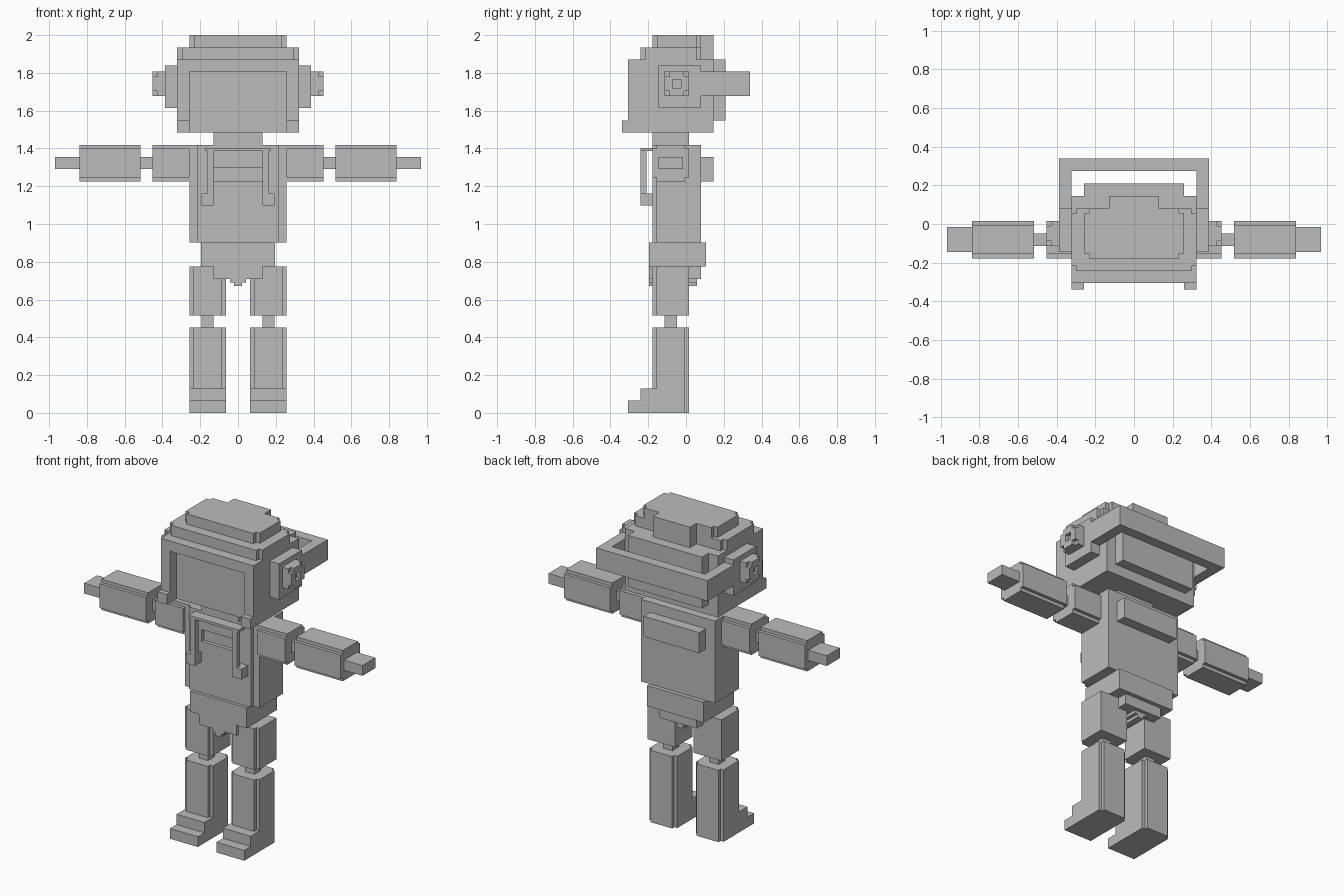
import bpy, bmesh

if "Cube" in bpy.data.objects:
    bpy.data.objects.remove(bpy.data.objects["Cube"])

U = 1 / 31          # one block of the figure
N = 0.65            # small corner step, in blocks

grey = bpy.data.materials.new("plain_grey")
grey.diffuse_color = (0.5, 0.5, 0.5, 1)
grey.use_nodes = True
grey.node_tree.nodes["Principled BSDF"].inputs["Base Color"].default_value = grey.diffuse_color


def prism(name, axis, profile, lo, hi):
    """Extrude a closed 2D profile (in blocks) along an axis (0 x, 1 y, 2 z)."""
    bm = bmesh.new()
    rings = []
    for d in (lo, hi):
        ring = []
        for p in profile:
            c = list(p)
            c.insert(axis, d)
            ring.append(bm.verts.new([v * U for v in c]))
        rings.append(ring)
    a, b = rings
    bm.faces.new(a)
    bm.faces.new(b)
    for i in range(len(a)):
        j = (i + 1) % len(a)
        bm.faces.new((a[i], a[j], b[j], b[i]))
    bmesh.ops.recalc_face_normals(bm, faces=bm.faces)
    me = bpy.data.meshes.new(name)
    bm.to_mesh(me)
    bm.free()
    me.materials.append(grey)
    ob = bpy.data.objects.new(name, me)
    bpy.context.collection.objects.link(ob)
    return ob


def box(name, x, y, z):
    x = sorted(x)
    return prism(name, 2, [(x[0], y[0]), (x[1], y[0]), (x[1], y[1]), (x[0], y[1])], *z)


def stepped(name, axis, u, v, w, n=N, m=N, low_only=False):
    """Bar along an axis whose long corners are stepped in."""
    (a, b), (c, d) = sorted(u), sorted(v)
    p = [(a, c + m), (a + n, c + m), (a + n, c), (b - n, c), (b - n, c + m), (b, c + m)]
    if low_only:
        p += [(b, d), (a, d)]
    else:
        p += [(b, d - m), (b - n, d - m), (b - n, d), (a + n, d), (a + n, d - m), (a, d - m)]
    return prism(name, axis, p, *sorted(w))


def cut(target, x, y, z):
    """Carve a box out of a part."""
    cutter = box("cutter", x, y, z)
    cutter.hide_render = True
    mod = target.modifiers.new("recess", 'BOOLEAN')
    mod.operation, mod.solver, mod.object = 'DIFFERENCE', 'EXACT', cutter
    bpy.context.view_layer.objects.active = target
    bpy.ops.object.modifier_apply(modifier=mod.name)
    bpy.data.objects.remove(cutter)


# head with recessed face opening and stepped crown
head = box("head", (-10, 10), (-9.5, 4.5), (46, 58))
cut(head, (-8, 8), (-11, -7.5), (45, 56))
box("head_back", (-8, 8), (4.5, 6.5), (48, 58))
for name, w, front, z in (("crown_lower", 10, -7.5, (58, 60)), ("crown_upper", 8, -5.5, (60, 62))):
    s = 0.8
    half = [(4, 4.5), (4, 2.5), (w - s, 2.5), (w - s, 2.5 - s), (w, 2.5 - s),
            (w, front + s), (w - s, front + s), (w - s, front)]
    prism(name, 2, half + [(-x, y) for x, y in reversed(half)], *z)

# strap behind the head
box("strap_back", (-10, 10), (8.5, 10.5), (52, 56))

# neck, torso and back box
box("neck", (-4, 4), (-5.5, 0.5), (44, 46))
torso = stepped("torso", 2, (-8, 8), (-5.5, 2.5), (28, 44), n=1.3, low_only=True)
cut(torso, (-4, 4), (-6, -4.8), (38, 40.3))
box("back_box", (-6, 6), (2.5, 4.5), (38, 42))
box("harness_bar", (-5.4, 5.4), (-7.5, -5.5), (43, 43.5))

# hips with stepped crotch
box("pelvis", (-6.1, 6.1), (-6.1, 3.3), (24, 28))
box("front_flap", (-4, 4), (-6.1, -5.5), (22, 24))
box("back_flap", (-4, 4), (0.5, 2.5), (22, 24))
box("crotch", (-2, 2), (-5.5, 0.5), (22, 24))
box("crotch_step", (-1.3, 1.3), (-6.1, 1.8), (21.4, 22))
box("crotch_tip", (-0.65, 0.65), (-6.1, 1.8), (20.8, 21.4))

for side, s in (("left", 1), ("right", -1)):
    def X(a, b):
        return sorted((s * a, s * b))

    # chin tab, ear pieces and strap
    box(side + "_chin_tab", X(8, 10), (-10.5, -9.5), (46, 48))
    box(side + "_ear_pad", X(10, 12), (-4.5, 2.5), (50, 57))
    box(side + "_ear_base", X(12, 13.3), (-3.5, 0.5), (52, 56))
    cap = stepped(side + "_ear_cap", 0, (-3.5, 0.5), (52, 56), X(13.3, 14), 0.8, 0.8)
    cut(cap, X(13, 15), (-2.2, -0.8), (53.3, 54.7))
    box(side + "_strap", X(10, 12), (2.5, 10.5), (52, 56))

    # chest harness
    box(side + "_harness", X(4, 5), (-7.5, -6.5), (36, 43))
    box(side + "_harness_clip", X(4, 6), (-7.5, -5.5), (34, 36))

    # arm
    stepped(side + "_upper_arm", 0, (-5.5, 0.5), (38, 44), X(8, 14))
    box(side + "_elbow", X(14, 16), (-3.5, -1.5), (40, 42))
    stepped(side + "_forearm", 0, (-5.5, 0.5), (38, 44), X(16, 26))
    box(side + "_hand", X(26, 30), (-4.5, -0.5), (40, 42))

    # leg
    stepped(side + "_thigh", 2, X(2, 8), (-5.5, 0.5), (16, 24), low_only=True)
    box(side + "_knee", X(4, 6), (-3.5, -1.5), (14, 16))
    stepped(side + "_shin", 2, X(2, 8), (-5.5, 0.5), (0, 14))
    box(side + "_instep", X(2, 8), (-7.5, -4.85), (2, 4))
    box(side + "_toe", X(2, 8), (-9.5, -4.85), (0, 2))
